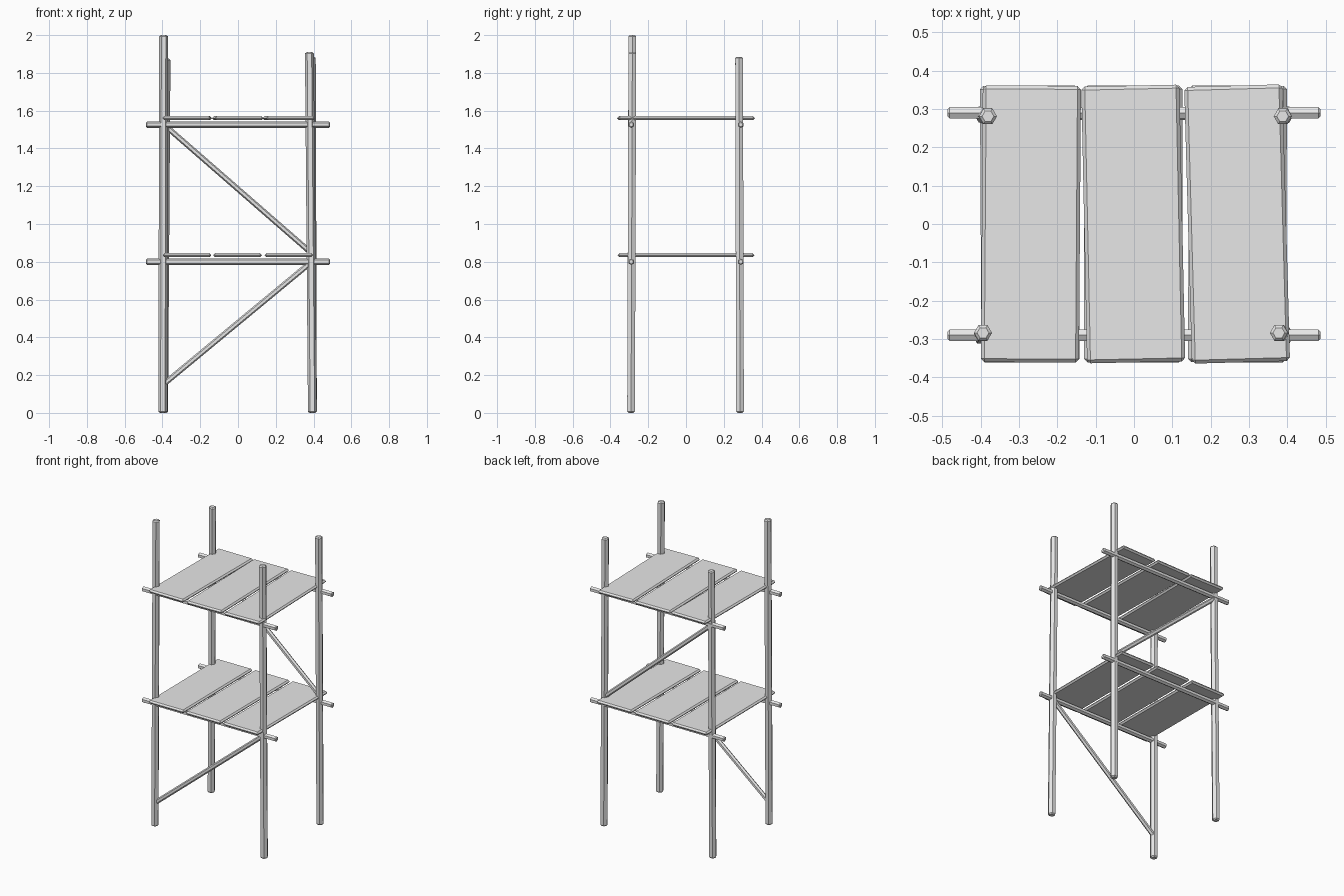
import bpy
import bmesh
import math
from mathutils import Vector

cube = bpy.data.objects.get("Cube")
if cube:
    bpy.data.objects.remove(cube, do_unlink=True)

grey = bpy.data.materials.new("pale_grey")
grey.use_nodes = True
grey.diffuse_color = (0.8, 0.8, 0.8, 1)
grey.node_tree.nodes["Principled BSDF"].inputs["Base Color"].default_value = (0.8, 0.8, 0.8, 1)


def finish(name, bm, bevel):
    """Turn a bmesh into a flat-shaded object with chamfered right-angle edges."""
    bmesh.ops.recalc_face_normals(bm, faces=bm.faces)
    mesh = bpy.data.meshes.new(name)
    bm.to_mesh(mesh)
    bm.free()
    mesh.materials.append(grey)
    obj = bpy.data.objects.new(name, mesh)
    bpy.context.collection.objects.link(obj)
    mod = obj.modifiers.new("chamfer", 'BEVEL')
    mod.width = bevel
    mod.segments = 1
    mod.limit_method = 'ANGLE'
    mod.angle_limit = math.radians(70)
    return obj


def pole(name, start, end, radius):
    """Six-sided pole between two points."""
    start, end = Vector(start), Vector(end)
    axis = (end - start).normalized()
    u = Vector((0, 1, 0)).cross(axis).normalized()
    v = axis.cross(u)
    bm = bmesh.new()
    rings = []
    for centre in (start, end):
        angles = [math.tau * i / 6 for i in range(6)]
        rings.append([bm.verts.new(centre + radius * (u * math.cos(a) + v * math.sin(a)))
                      for a in angles])
        bm.faces.new(rings[-1])
    for i in range(6):
        j = (i + 1) % 6
        bm.faces.new((rings[0][i], rings[0][j], rings[1][j], rings[1][i]))
    return finish(name, bm, radius * 0.3)


def plank(name, x, z, skew):
    """Thin board along y; skew is the x drift from its front to its back end."""
    bm = bmesh.new()
    bmesh.ops.create_cube(bm, size=1)
    bmesh.ops.scale(bm, verts=bm.verts, vec=(0.256, 0.722, 0.021))
    obj = finish(name, bm, 0.009)
    obj.location = (x, 0, z)
    obj.rotation_euler.z = -math.atan2(skew, 0.72)
    return obj


# Slightly leaning corner posts: foot and top
posts = {
    "front_right_post": ((-0.398, -0.291, 0), (-0.394, -0.284, 2.0)),
    "front_left_post": ((0.394, -0.291, 0), (0.378, -0.284, 1.91)),
    "back_right_post": ((-0.394, 0.286, 0), (-0.381, 0.281, 1.875)),
    "back_left_post": ((0.394, 0.286, 0), (0.388, 0.281, 1.885)),
}
for name, (foot, top) in posts.items():
    pole(name, foot, top, 0.0235)

# Two decks, each with two cross rails and three loose planks (x, skew)
decks = {
    "lower": (0.80, 0.835, [(-0.272, -0.004), (-0.002, 0.0), (0.270, 0.002)]),
    "upper": (1.526, 1.560, [(-0.269, 0.005), (-0.002, -0.015), (0.269, -0.02)]),
}
for level, (rail_z, plank_z, boards) in decks.items():
    for side, y in (("front", -0.29), ("back", 0.29)):
        pole(f"{level}_{side}_rail", (-0.486, y, rail_z), (0.486, y, rail_z), 0.017)
    for i, (x, skew) in enumerate(boards):
        plank(f"{level}_plank_{i + 1}", x, plank_z, skew)

# Diagonal braces: low one on the front, high one on the back
pole("front_brace", (-0.39, -0.288, 0.155), (0.39, -0.288, 0.80), 0.0145)
pole("back_brace", (-0.385, 0.284, 1.52), (0.39, 0.284, 0.845), 0.0145)
